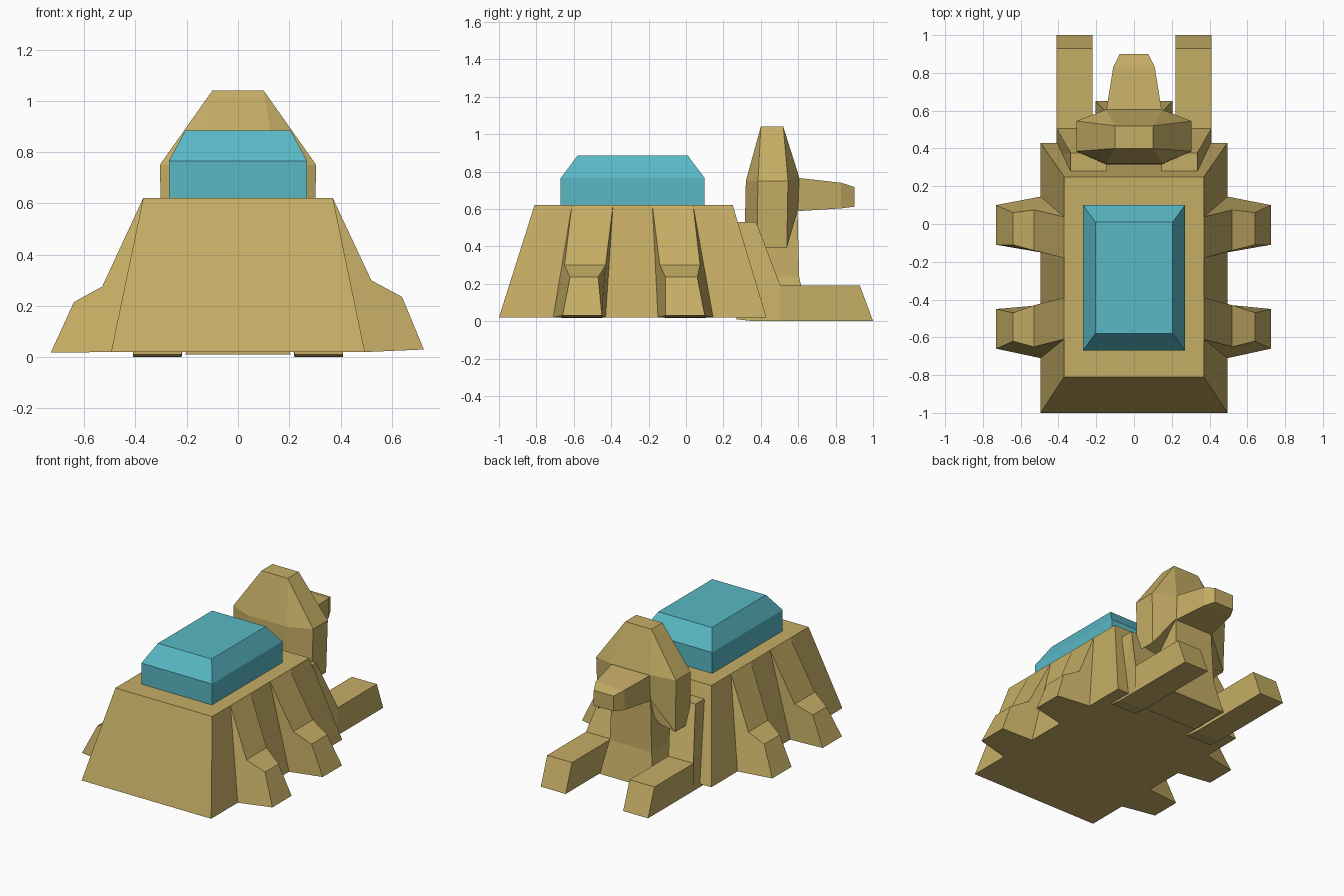
import bpy, bmesh

if "Cube" in bpy.data.objects:
    bpy.data.objects.remove(bpy.data.objects["Cube"])


def material(name, color):
    m = bpy.data.materials.new(name)
    m.diffuse_color = color
    m.use_nodes = True
    m.node_tree.nodes["Principled BSDF"].inputs["Base Color"].default_value = m.diffuse_color
    return m


SAND = material("sand", (0.56, 0.42, 0.13, 1))
TEAL = material("teal", (0.10, 0.48, 0.56, 1))


def loft(name, rings, mat=SAND):
    """Skin a list of equal-length vertex rings and cap both ends."""
    bm = bmesh.new()
    loops = [[bm.verts.new(p) for p in ring] for ring in rings]
    n = len(rings[0])
    for a, b in zip(loops, loops[1:]):
        for i in range(n):
            j = (i + 1) % n
            bm.faces.new((a[i], a[j], b[j], b[i]))
    bm.faces.new(loops[0])
    bm.faces.new(loops[-1])
    bmesh.ops.remove_doubles(bm, verts=bm.verts, dist=1e-4)
    bmesh.ops.recalc_face_normals(bm, faces=bm.faces)
    me = bpy.data.meshes.new(name)
    bm.to_mesh(me)
    bm.free()
    me.materials.append(mat)
    ob = bpy.data.objects.new(name, me)
    bpy.context.collection.objects.link(ob)
    return ob


def rect(hx, y0, y1, z):
    return [(-hx, y0, z), (hx, y0, z), (hx, y1, z), (-hx, y1, z)]


# Sloped body and coloured roof block
loft("body", [rect(0.495, -1, 0.43, 0.02), rect(0.37, -0.81, 0.25, 0.62)])
loft("roof_block", [rect(0.27, -0.67, 0.10, 0.615), rect(0.27, -0.67, 0.10, 0.765),
                    rect(0.205, -0.58, 0.01, 0.885)], TEAL)

# Side buttresses: y limits at each profile point, top edge to inner base
front_y = [(-0.61, -0.39), (-0.65, -0.43), (-0.62, -0.47), (-0.66, -0.45), (-0.71, -0.43)]
rear_y = [(-0.18, 0.038), (-0.14, 0.075), (-0.11, 0.06), (-0.11, 0.10), (-0.15, 0.145)]
right_xz = [(0.37, 0.62), (0.52, 0.30), (0.64, 0.235), (0.725, 0.03), (0.495, 0.02)]
left_xz = [(-0.37, 0.62), (-0.53, 0.275), (-0.64, 0.215), (-0.73, 0.018), (-0.495, 0.02)]
for side, profile in (("right", right_xz), ("left", left_xz)):
    for place, ys in (("front", front_y), ("rear", rear_y)):
        loft(f"{place}_{side}_buttress",
             [[(x, y[k], z) for (x, z), y in zip(profile, ys)] for k in (0, 1)])

# Forelegs: (bottom y, bottom z, top y, top z, inward lean of the top)
sections = [(1.0, 0, 0.93, 0.19, 0), (0.505, 0, 0.505, 0.19, 0),
            (0.36, 0, 0.375, 0.53, 0.075), (0.27, 0.01, 0.28, 0.53, 0.075)]
for side, s in (("right", 1), ("left", -1)):
    loft(f"{side}_foreleg",
         [[(s * 0.22, yb, zb), (s * 0.41, yb, zb),
           (s * (0.41 - d), yt, zt), (s * (0.22 - d), yt, zt)]
          for yb, zb, yt, zt, d in sections])

# Chest and neck
loft("chest", [rect(0.205, 0.36, 0.65, 0.01), rect(0.16, 0.36, 0.605, 0.24),
               rect(0.145, 0.36, 0.595, 0.64)])

# Headdress: rectangular crown, octagonal brow, side flaps hanging lower
crown = [(0.10, 0.40), (0.10, 0.40), (0.10, 0.52), (0.10, 0.52),
         (-0.10, 0.52), (-0.10, 0.52), (-0.10, 0.40), (-0.10, 0.40)]
octagon = [(0.15, 0.32), (0.305, 0.385), (0.305, 0.545), (0.15, 0.605),
           (-0.15, 0.605), (-0.305, 0.545), (-0.305, 0.385), (-0.15, 0.32)]
brow_z = [0.75, 0.75, 0.75, 0.77, 0.77, 0.75, 0.75, 0.75]
hem_z = [0.48, 0.39, 0.39, 0.60, 0.60, 0.39, 0.39, 0.48]
loft("headdress", [[(x, y, 1.04) for x, y in crown],
                   [(x, y, z) for (x, y), z in zip(octagon, brow_z)],
                   [(x * 0.97, y - 0.006, z) for (x, y), z in zip(octagon, hem_z)]])

# Snout: (y, half width, bottom z, top z)
loft("snout", [[(-w, y, z0), (w, y, z0), (w, y, z1), (-w, y, z1)]
               for y, w, z0, z1 in ((0.58, 0.15, 0.587, 0.768), (0.83, 0.11, 0.603, 0.74),
                                    (0.90, 0.075, 0.612, 0.717))])
